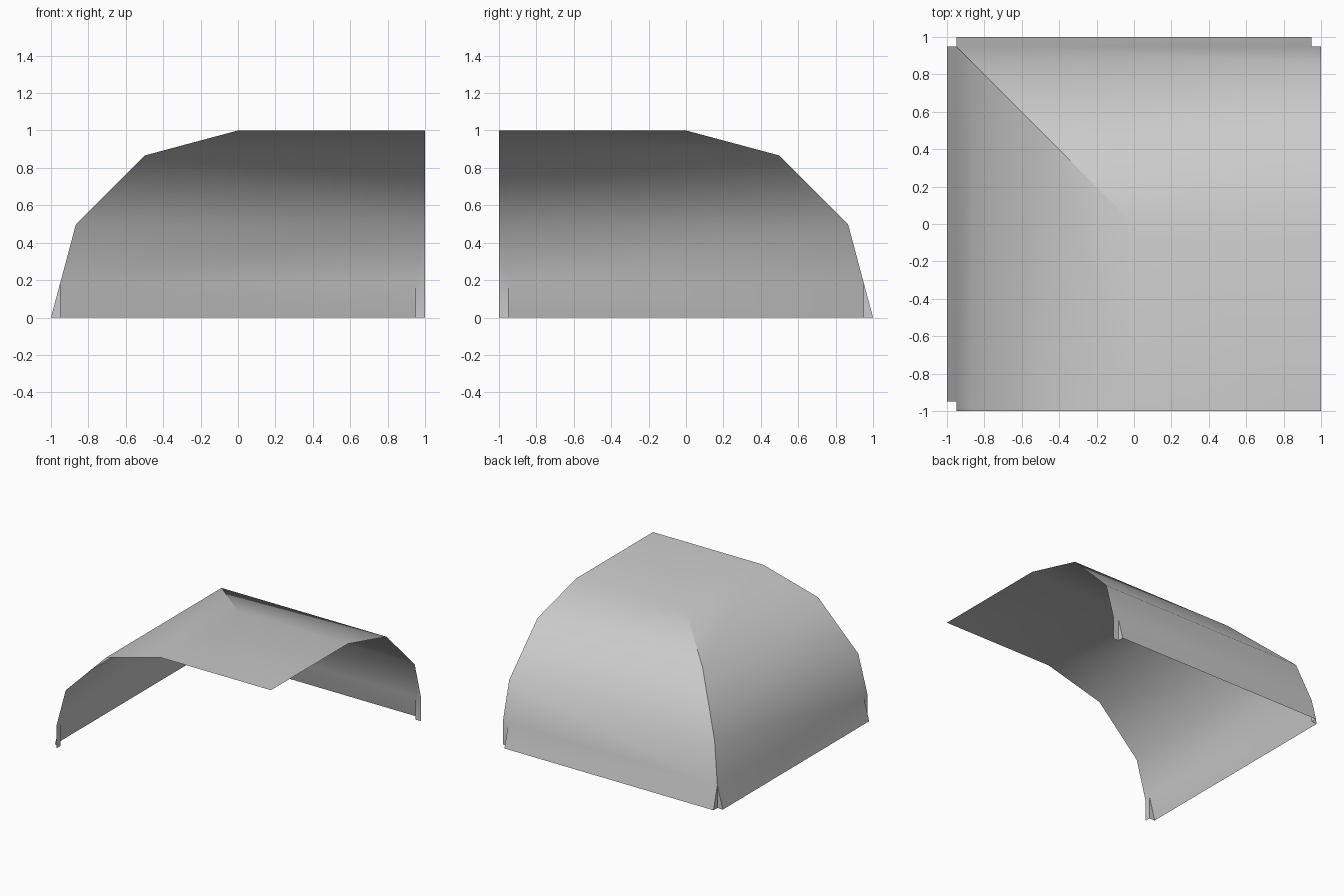
import bpy, bmesh, math

cube = bpy.data.objects.get("Cube")
if cube:
    bpy.data.objects.remove(cube, do_unlink=True)

# Quarter-round profile: distance from the crown and height
PROFILE = [(math.sin(math.radians(a)), math.cos(math.radians(a))) for a in (0, 30, 60)]
NOTCH = 0.95                                # where the feet are notched
FOOT_Z = 0.5 * (1 - NOTCH) / (1 - PROFILE[2][0])

bm = bmesh.new()


def face(points, turn=False):
    """Add a face; turn reflects it across the mitre diagonal."""
    if turn:
        points = [(-y, -x, z) for x, y, z in reversed(points)]
    return bm.faces.new([bm.verts.new(p) for p in points])


# Flat top
crown = face([(0, 0, 1), (0, -1, 1), (1, -1, 1), (1, 0, 1)])

# Back wall, then its reflection as the side wall
for turn in (False, True):
    for (d0, z0), (d1, z1) in zip(PROFILE, PROFILE[1:]):
        ring = [(-d0, d0, z0), (1, d0, z0), (1, d1, z1), (-d1, d1, z1)]
        face(ring[:3] if d0 == d1 else ring, turn)
    d, z = PROFILE[-1]
    # Lowest facet down to the top of the notches
    face([(-d, d, z), (1, d, z), (1, NOTCH, FOOT_Z),
          (NOTCH, NOTCH, FOOT_Z), (-NOTCH, NOTCH, FOOT_Z)], turn)
    # Sloping foot between the notches
    face([(-NOTCH, NOTCH, FOOT_Z), (NOTCH, NOTCH, FOOT_Z),
          (NOTCH, 1, 0), (-NOTCH, 1, 0)], turn)
    # Upright flap at the open end
    face([(NOTCH, NOTCH, FOOT_Z), (1, NOTCH, FOOT_Z),
          (1, NOTCH, 0), (NOTCH, NOTCH, 0)], turn)
    # Triangular cheeks closing the foot at both notches
    for x in (-NOTCH, NOTCH):
        face([(x, NOTCH, FOOT_Z), (x, 1, 0), (x, NOTCH, 0)], turn)

bmesh.ops.remove_doubles(bm, verts=bm.verts, dist=0.0005)
bmesh.ops.recalc_face_normals(bm, faces=bm.faces)
if crown.normal.z < 0:
    bmesh.ops.reverse_faces(bm, faces=bm.faces)

# Smooth vaults with a crisp mitre and crisp notches
for f in bm.faces:
    f.smooth = True
for e in bm.edges:
    on_mitre = all(abs(v.co.x + v.co.y) < 0.001 and v.co.x < 0.001 for v in e.verts)
    e.smooth = not (on_mitre or e.calc_face_angle(0) > math.radians(35))

mesh = bpy.data.meshes.new("corner_vault")
bm.to_mesh(mesh)
bm.free()

grey = bpy.data.materials.new("light_grey")
grey.use_nodes = True
color = (0.6, 0.6, 0.6, 1)
grey.diffuse_color = color
grey.node_tree.nodes["Principled BSDF"].inputs["Base Color"].default_value = color
mesh.materials.append(grey)

vault = bpy.data.objects.new("corner_vault", mesh)
bpy.context.collection.objects.link(vault)
